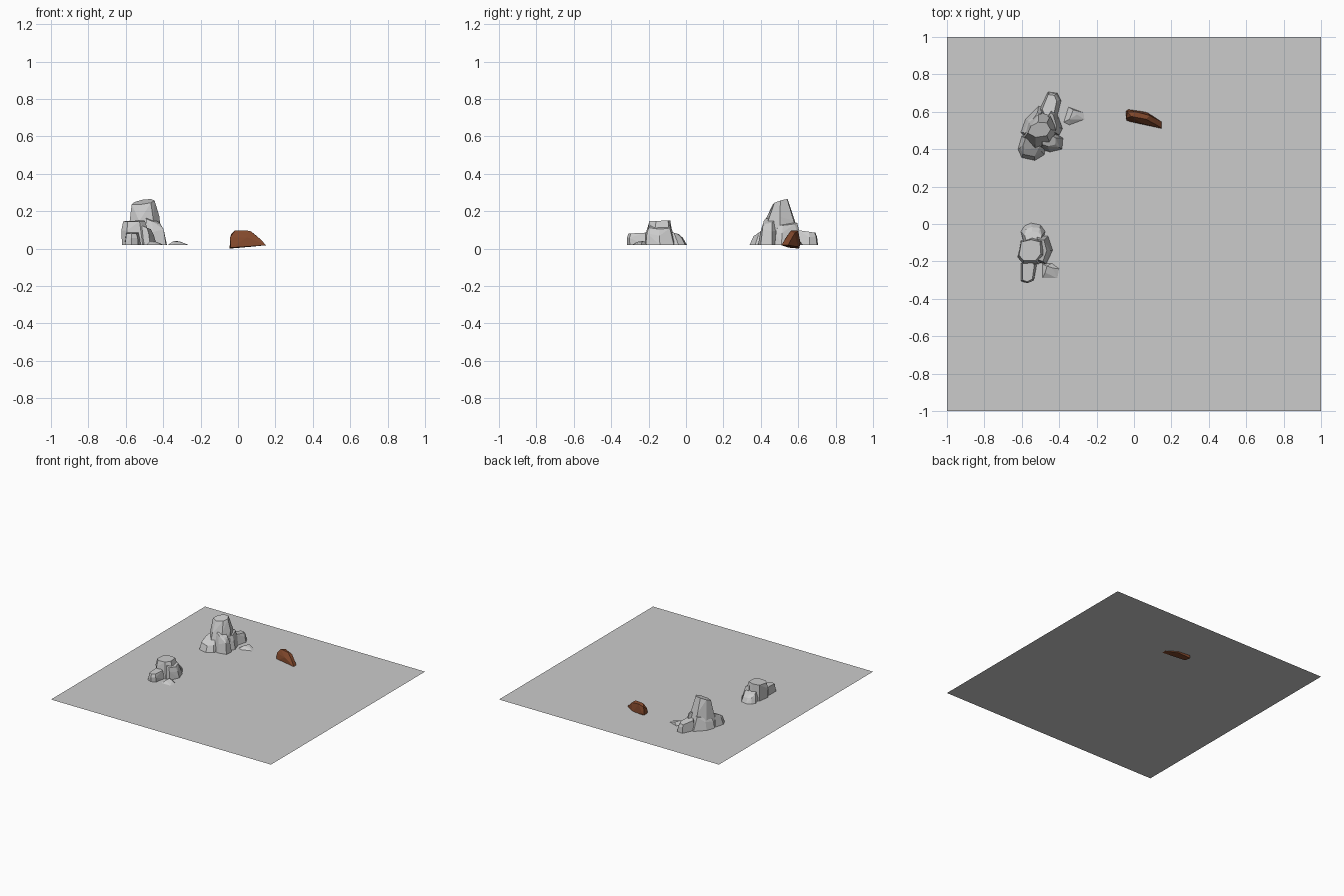
import bpy, bmesh, random
from mathutils import Vector

if "Cube" in bpy.data.objects:
    bpy.data.objects.remove(bpy.data.objects["Cube"])

random.seed(4)
GROUND = 0.02


def hull(name, points, open_base=False):
    """Faceted stone: convex hull around a few points."""
    bm = bmesh.new()
    for p in points:
        bm.verts.new(p)
    res = bmesh.ops.convex_hull(bm, input=bm.verts)
    loose = [v for v in bm.verts if not v.link_faces]
    bmesh.ops.delete(bm, geom=loose, context='VERTS')
    bmesh.ops.dissolve_limit(bm, angle_limit=0.12, verts=bm.verts, edges=bm.edges)
    bmesh.ops.recalc_face_normals(bm, faces=bm.faces)
    if open_base:
        base = [f for f in bm.faces if f.normal.z < -0.9]
        bmesh.ops.delete(bm, geom=base, context='FACES_ONLY')
    me = bpy.data.meshes.new(name)
    bm.to_mesh(me)
    bm.free()
    ob = bpy.data.objects.new(name, me)
    bpy.context.collection.objects.link(ob)
    return ob


def rock(name, outline, height, top_centre, top_scale, slope=(0, 0), shoulder=0.6):
    """Footprint on the ground, a shoulder ring and a smaller tilted top."""
    ring = [Vector(p) for p in outline]
    c = sum(ring, Vector((0, 0))) / len(ring)
    t = Vector(top_centre)
    pts = [(p.x, p.y, GROUND) for p in ring]
    for p in ring:
        d = p - c
        top = Vector((d.x * top_scale[0], d.y * top_scale[1]))
        z = height + top.x * slope[0] + top.y * slope[1]
        mid = c.lerp(t, 0.45) + (d * 0.5 + top * 0.5) * random.uniform(0.98, 1.12)
        pts.append((mid.x, mid.y, GROUND + (height - GROUND) * shoulder * random.uniform(0.85, 1.1)))
        pts.append((t.x + top.x, t.y + top.y, z))
    return hull(name, pts, True)


# ground sheet
bpy.ops.mesh.primitive_plane_add(size=2, location=(0, 0, GROUND))
bpy.context.object.name = "ground_sheet"

# large rock cluster
rock("large_rock_peak",
     [(-.595, .45), (-.53, .385), (-.44, .41), (-.41, .50), (-.44, .60), (-.51, .61), (-.57, .55)],
     .25, (-.505, .505), (.66, .36), (.12, .3), .62)
rock("large_rock_front_lobe",
     [(-.62, .40), (-.60, .355), (-.53, .34), (-.48, .37), (-.47, .43), (-.54, .48), (-.60, .47)],
     .105, (-.55, .425), (.6, .5), (0, .5))
rock("large_rock_front_side",
     [(-.50, .40), (-.45, .385), (-.385, .40), (-.38, .46), (-.43, .49), (-.50, .47)],
     .15, (-.455, .445), (.6, .6), (-.4, .2))
rock("large_rock_right_lobe",
     [(-.46, .48), (-.40, .475), (-.382, .51), (-.415, .60), (-.44, .62), (-.49, .56)],
     .135, (-.44, .54), (.55, .7), (-.4, 0))
rock("large_rock_back_lobe",
     [(-.51, .60), (-.48, .55), (-.41, .58), (-.39, .66), (-.41, .70), (-.46, .706)],
     .093, (-.448, .637), (.65, .75), (0, -.15))
rock("large_rock_back_skirt",
     [(-.605, .49), (-.57, .45), (-.48, .56), (-.48, .62), (-.51, .63), (-.58, .56)],
     .12, (-.53, .54), (.5, .7), (.3, 0))
hull("large_rock_chip",
     [(-.375, .545), (-.34, .53), (-.27, .555), (-.275, .60), (-.35, .625), (-.37, .60)]
     and [(x, y, z) for x, y, z in (
         (-.375, .545, .02), (-.345, .53, .02), (-.265, .56, .02), (-.27, .595, .02),
         (-.35, .625, .02), (-.345, .56, .04), (-.325, .61, .04), (-.305, .585, .036))], True)

# small rock cluster
rock("small_rock_peak",
     [(-.62, -.18), (-.59, -.215), (-.51, -.215), (-.475, -.17), (-.48, -.09), (-.54, -.075), (-.605, -.09)],
     .147, (-.555, -.142), (.8, .8), (.03, .03), .55)
rock("small_rock_right_lobe",
     [(-.53, -.20), (-.47, -.215), (-.435, -.14), (-.46, -.065), (-.52, -.06)],
     .115, (-.495, -.14), (.6, .75), (-.4, 0))
rock("small_rock_back_lobe",
     [(-.605, -.04), (-.59, -.1), (-.49, -.1), (-.475, -.04), (-.50, -.005), (-.55, .005), (-.585, -.01)],
     .085, (-.54, -.065), (.7, .55), (0, -.3))
rock("small_rock_front_lobe",
     [(-.605, -.305), (-.57, -.315), (-.535, -.30), (-.52, -.215), (-.56, -.19), (-.605, -.21)],
     .083, (-.567, -.255), (.75, .9), (0, .05))
hull("small_rock_chip",
     [(-.49, -.29, .02), (-.41, -.29, .02), (-.40, -.24, .02), (-.44, -.21, .02), (-.49, -.215, .02),
      (-.465, -.225, .042), (-.475, -.26, .036), (-.435, -.235, .036)], True)

# reddish brown stone, poking slightly through the ground
brown = hull("brown_stone",
             [(-.045, .605, 0), (-.04, .55, .005), (.06, .525, .015), (.15, .51, .018), (.15, .545, .018),
              (.07, .598, .01), (-.03, .612, .03), (-.042, .565, .06), (-.035, .60, .08), (-.015, .575, .098),
              (.01, .60, .095), (.065, .56, .095), (.085, .58, .08), (.05, .535, .06), (.12, .53, .05)])
mat = bpy.data.materials.new("reddish_brown")
mat.diffuse_color = (0.22, 0.065, 0.025, 1)
mat.use_nodes = True
mat.node_tree.nodes["Principled BSDF"].inputs["Base Color"].default_value = mat.diffuse_color
brown.data.materials.append(mat)
